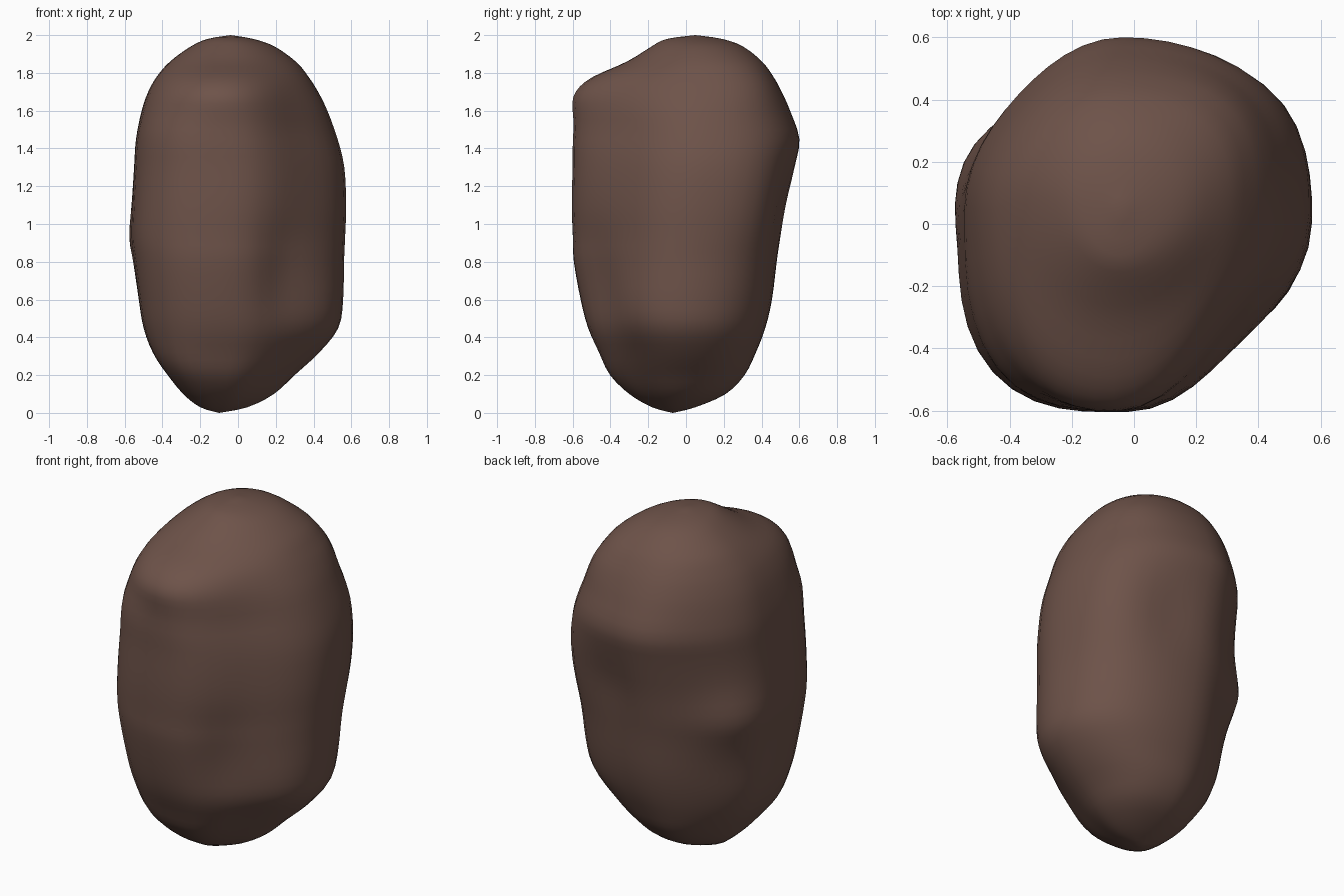
import bpy, bmesh, math
from mathutils import Vector

cube = bpy.data.objects.get("Cube")
if cube:
    bpy.data.objects.remove(cube, do_unlink=True)

SEGMENTS = 48
STEPS = 3  # rings between two levels

# Outline of the stone: height, min x, max x, min y, max y
LEVELS = [
    (0, -.1, -.1, -.07, -.07),
    (.03, -.2, .05, -.18, .05),
    (.1, -.29, .19, -.3, .21),
    (.2, -.37, .3, -.4, .31),
    (.32, -.45, .43, -.46, .37),
    (.45, -.5, .53, -.52, .42),
    (.6, -.525, .555, -.56, .455),
    (.8, -.55, .56, -.595, .48),
    (.93, -.565, .565, -.6, .5),
    (1.1, -.56, .57, -.605, .53),
    (1.3, -.55, .56, -.6, .575),
    (1.45, -.54, .525, -.592, .6),
    (1.6, -.51, .47, -.545, .55),
    (1.7, -.475, .415, -.5, .505),
    (1.78, -.43, .36, -.43, .46),
    (1.86, -.36, .295, -.295, .4),
    (1.94, -.25, .19, -.18, .3),
    (1.98, -.16, .08, -.1, .19),
    (2, -.04, -.04, .05, .05),
]

# Fullness of each diagonal, by quadrant
CORNERS = {(1, 1): 1.03, (-1, 1): .94, (-1, -1): 1.12, (1, -1): .89}

# Bulges and dents: centre, width, height, push outward
DENTS = [
    (Vector((-.08, -.5, 1.7)), .28, .16, .085),   # front shoulder
    (Vector((.17, -.43, .72)), .16, .28, -.05),   # front groove
    (Vector((.45, -.25, .54)), .16, .18, .02),    # knob beside the groove
    (Vector((-.48, .24, .92)), .2, .18, .045),    # side knob
    (Vector((.44, .38, 1.08)), .24, .36, .04),    # full back corner
    (Vector((.18, .5, 1.1)), .15, .2, -.02),      # back dent
    (Vector((.3, .33, 1.76)), .22, .18, .05),     # round crown
    (Vector((-.38, -.36, .25)), .2, .12, .02),    # low front corner
]


def blend(i, t):
    """Smooth spline through the levels."""
    last = len(LEVELS) - 1
    rows = [LEVELS[min(max(i + k, 0), last)] for k in (-1, 0, 1, 2)]
    return [b + t / 2 * (c - a + t * (2 * a - 5 * b + 4 * c - d + t * (3 * (b - c) + d - a)))
            for a, b, c, d in zip(*rows)]


def fit(values, low, high):
    """Stretch values to lie exactly between low and high."""
    a, b = min(values), max(values)
    return [low + (v - a) / (b - a) * (high - low) for v in values]


def ring(z, x0, x1, y0, y1):
    xs, ys = [], []
    fade = min(1, (2 - z) / .5)  # corners soften towards the crown
    for k in range(SEGMENTS):
        ang = math.tau * k / SEGMENTS
        c, s = math.cos(ang), math.sin(ang)
        corner = CORNERS[(1 if c >= 0 else -1, 1 if s >= 0 else -1)]
        r = 1 + fade * (corner - 1) * math.sin(2 * ang) ** 2
        xs.append(r * c * (.6 if c > 0 else .54))
        ys.append(r * s * (.55 if s > 0 else .65))
    points = []
    for x, y in zip(fit(xs, x0, x1), fit(ys, y0, y1)):
        p = Vector((x, y, z))
        out = Vector((x, y, 0)).normalized()
        push = 0
        for centre, wide, tall, amount in DENTS:
            d = p - centre
            push += amount * math.exp(-(d.x ** 2 + d.y ** 2) / wide ** 2 - (d.z / tall) ** 2)
        points.append(p + out * push)
    return points


# Stone body lofted from pole to pole
bm = bmesh.new()
bottom, top = [bm.verts.new((r[1], r[3], r[0])) for r in (LEVELS[0], LEVELS[-1])]
rings = []
for i in range(len(LEVELS) - 1):
    for step in range(STEPS):
        if i or step:
            rings.append([bm.verts.new(p) for p in ring(*blend(i, step / STEPS))])
for k in range(SEGMENTS):
    n = (k + 1) % SEGMENTS
    bm.faces.new((bottom, rings[0][n], rings[0][k]))
    bm.faces.new((top, rings[-1][k], rings[-1][n]))
    for low, high in zip(rings, rings[1:]):
        bm.faces.new((low[k], low[n], high[n], high[k]))
bmesh.ops.recalc_face_normals(bm, faces=bm.faces)
for face in bm.faces:
    face.smooth = True
mesh = bpy.data.meshes.new("stone")
bm.to_mesh(mesh)
bm.free()
stone = bpy.data.objects.new("stone", mesh)
bpy.context.collection.objects.link(stone)

# Brown stone colour
colour = (.155, .086, .067, 1)
brown = bpy.data.materials.new("brown_stone")
brown.use_nodes = True
brown.diffuse_color = colour
brown.node_tree.nodes["Principled BSDF"].inputs["Base Color"].default_value = colour
mesh.materials.append(brown)
